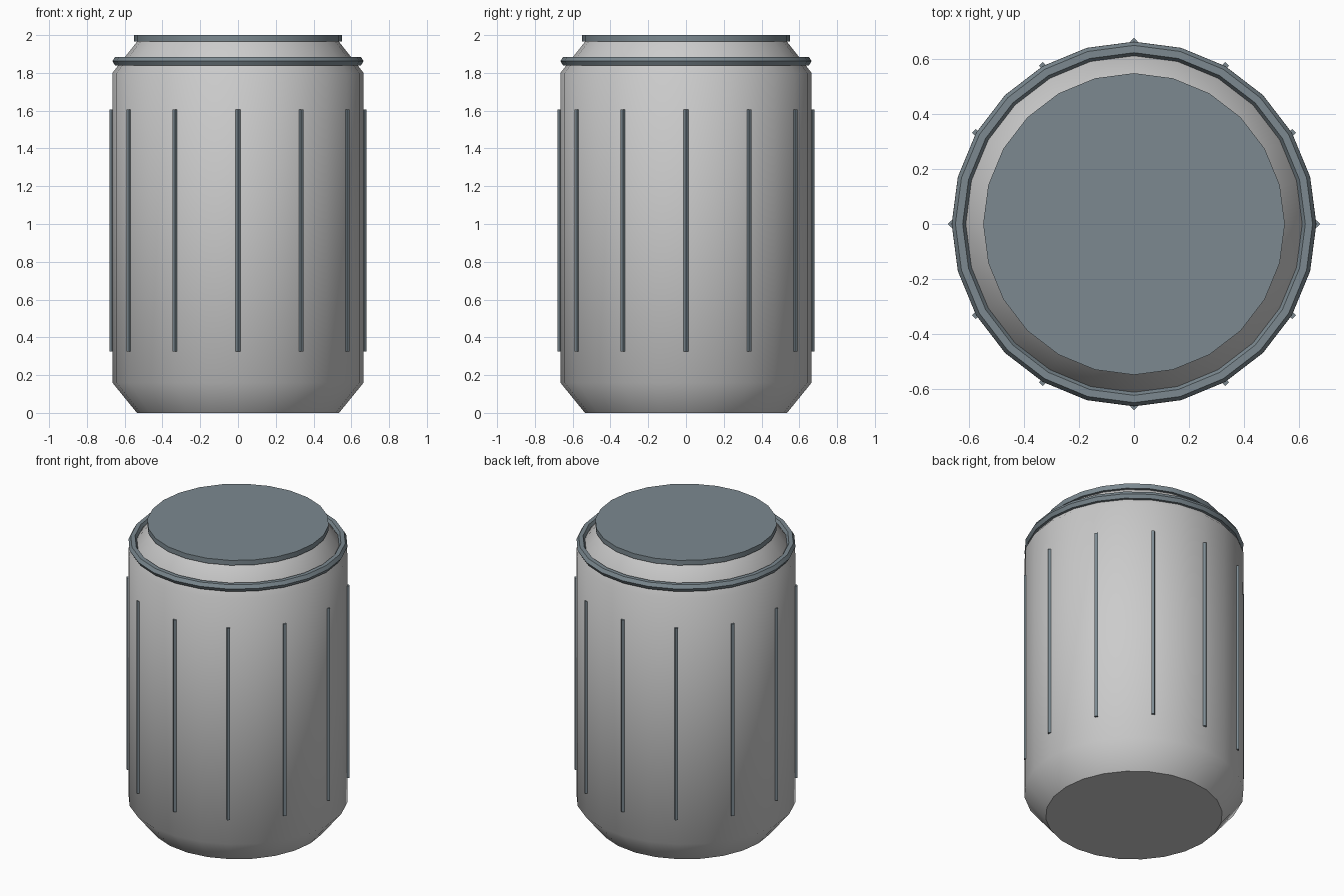
import bpy, bmesh
from math import cos, sin, pi, radians

if "Cube" in bpy.data.objects:
    bpy.data.objects.remove(bpy.data.objects["Cube"])

SIDES = 24
R = 0.665

trim = bpy.data.materials.new("trim_blue_grey")
trim.diffuse_color = (0.20, 0.25, 0.28, 1)
trim.use_nodes = True
trim.node_tree.nodes["Principled BSDF"].inputs["Base Color"].default_value = trim.diffuse_color


def finish(obj, name, mat=None, smooth=True):
    obj.name = obj.data.name = name
    if mat:
        obj.data.materials.append(mat)
    if smooth:
        bpy.ops.object.select_all(action='DESELECT')
        obj.select_set(True)
        bpy.context.view_layer.objects.active = obj
        bpy.ops.object.shade_smooth_by_angle(angle=radians(45))
    return obj


def lathe(name, profile, sides, mat=None, closed=False):
    """Revolve (radius, z) points about z; a closed profile makes a ring, an open one is capped."""
    bm = bmesh.new()
    loops = [[bm.verts.new((r * cos(2 * pi * i / sides), r * sin(2 * pi * i / sides), z))
              for i in range(sides)] for r, z in profile]
    pairs = list(zip(loops, loops[1:] + loops[:1])) if closed else list(zip(loops, loops[1:]))
    for a, b in pairs:
        for i in range(sides):
            j = (i + 1) % sides
            bm.faces.new((a[i], a[j], b[j], b[i]))
    if not closed:
        bm.faces.new(loops[0][::-1])
        bm.faces.new(loops[-1])
    bmesh.ops.recalc_face_normals(bm, faces=bm.faces)
    mesh = bpy.data.meshes.new(name)
    bm.to_mesh(mesh)
    bm.free()
    obj = bpy.data.objects.new(name, mesh)
    bpy.context.collection.objects.link(obj)
    return finish(obj, name, mat)


# Barrel with tapered foot and shoulder
lathe("body", [(0.535, 0), (R, 0.16), (R, 1.8), (0.533, 1.967)], SIDES)

# Flat lid
lathe("lid", [(0.55, 1.967), (0.55, 2.0)], SIDES, trim)

# Six-sided hoop around the shoulder
hoop = [(0.638 + 0.0265 * cos(k * pi / 3), 1.862 + 0.0265 * sin(k * pi / 3)) for k in range(6)]
lathe("shoulder_hoop", hoop, SIDES, trim, closed=True)

# Twelve thin diamond-section ribs around the barrel
for i in range(12):
    a = 2 * pi * i / 12
    bpy.ops.mesh.primitive_cylinder_add(vertices=4, radius=0.0135, depth=1.28,
                                        location=(0.666 * cos(a), 0.666 * sin(a), 0.965))
    finish(bpy.context.object, f"rib_{i + 1:02d}", trim, smooth=False)
